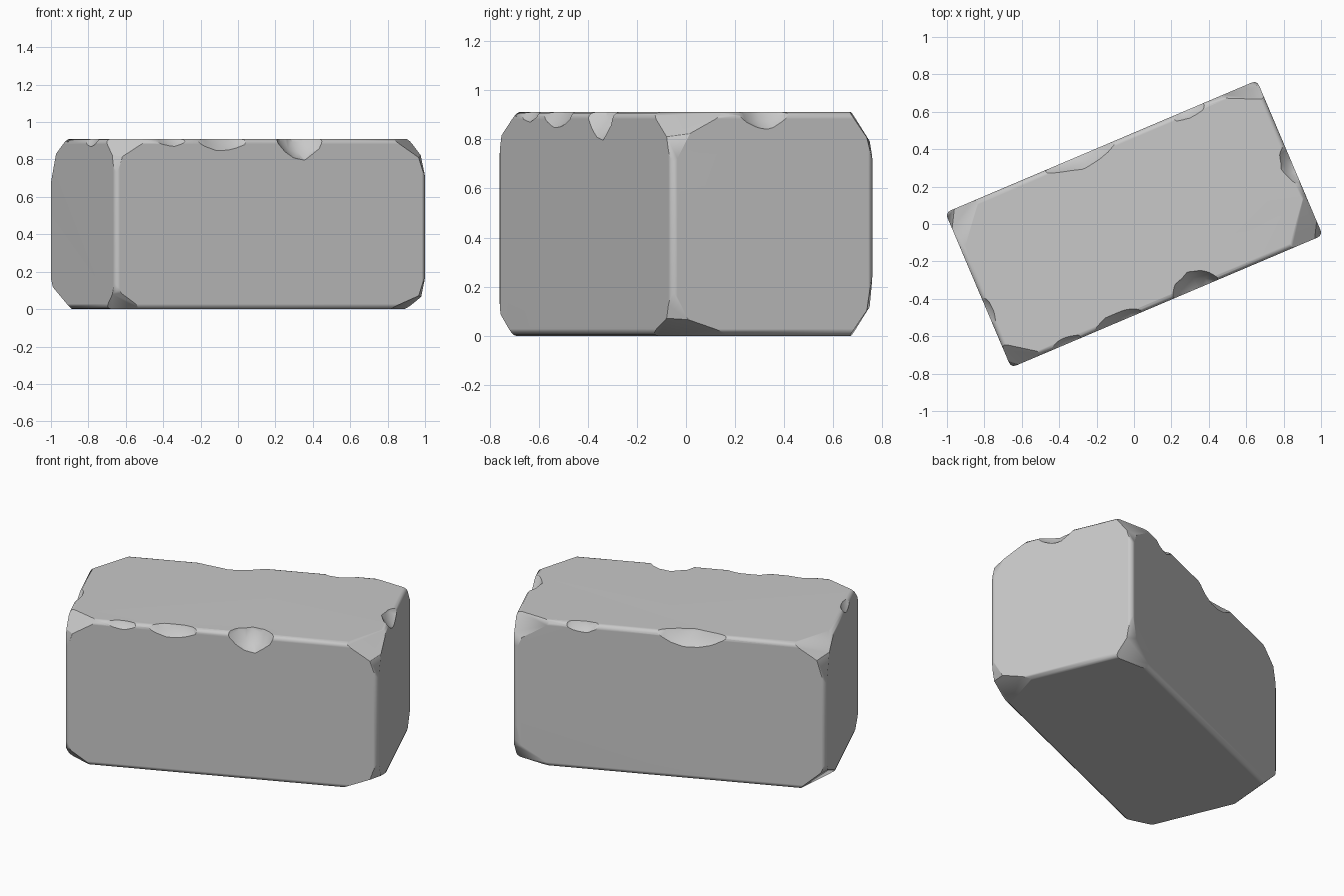
import bpy, bmesh, math, random
from mathutils import Vector

random.seed(4)
cube = bpy.data.objects.get("Cube")
if cube:
    bpy.data.objects.remove(cube, do_unlink=True)

HU, HV, H = 0.905, 0.45, 0.91      # half length, half depth, height

stone = bpy.data.materials.new("stone_grey")
stone.use_nodes = True
COLOUR = (0.58, 0.58, 0.58, 1)
stone.diffuse_color = COLOUR
stone.node_tree.nodes["Principled BSDF"].inputs["Base Color"].default_value = COLOUR


def new_object(name, bm):
    bmesh.ops.recalc_face_normals(bm, faces=bm.faces)
    mesh = bpy.data.meshes.new(name)
    bm.to_mesh(mesh)
    bm.free()
    mesh.materials.append(stone)
    obj = bpy.data.objects.new(name, mesh)
    bpy.context.collection.objects.link(obj)
    return obj


def cut_corner(bm, su, sv, top, cut):
    """Slice a corner off with a plane, cut = distance along each edge."""
    corner = Vector((su * HU, sv * HV, H if top else 0))
    sign = Vector((su, sv, 1 if top else -1))
    normal = Vector([s / c for s, c in zip(sign, cut)]).normalized()
    point = corner - Vector((sign.x * cut[0], 0, 0))
    res = bmesh.ops.bisect_plane(
        bm, geom=bm.verts[:] + bm.edges[:] + bm.faces[:], dist=1e-5,
        plane_co=point, plane_no=normal, clear_outer=True)
    edges = [e for e in res["geom_cut"] if isinstance(e, bmesh.types.BMEdge)]
    bmesh.ops.holes_fill(bm, edges=edges, sides=0)


# Rounded block
bm = bmesh.new()
bmesh.ops.create_cube(bm, size=1)
for v in bm.verts:
    v.co = Vector((v.co.x * 2 * HU, v.co.y * 2 * HV, (v.co.z + 0.5) * H))
bmesh.ops.bevel(bm, geom=bm.edges[:], offset=0.028, segments=3,
                profile=0.5, affect='EDGES')

# Broken corners: u side, v side, top, distances along length, depth, height
corners = [
    (-1, 1, 1, (.20, .24, .13)), (-1, 1, 1, (.08, .13, .28)),
    (1, 1, 1, (.24, .11, .15)), (1, 1, 1, (.10, .06, .24)),
    (1, -1, 1, (.20, .25, .13)), (1, -1, 1, (.08, .13, .24)),
    (-1, -1, 1, (.20, .14, .12)), (-1, -1, 1, (.07, .06, .24)),
    (-1, 1, 0, (.16, .30, .14)), (-1, 1, 0, (.07, .12, .20)),
    (1, 1, 0, (.24, .11, .15)), (1, 1, 0, (.08, .05, .33)),
    (1, -1, 0, (.22, .28, .09)), (1, -1, 0, (.07, .11, .21)),
    (-1, -1, 0, (.16, .13, .11)), (-1, -1, 0, (.06, .06, .20)),
]
for su, sv, top, cut in corners:
    cut_corner(bm, su, sv, top, cut)
block = new_object("stone_block", bm)


def chip(loc, out, half):
    """Knock a shallow faceted chip out of an edge."""
    bm = bmesh.new()
    bmesh.ops.create_icosphere(bm, subdivisions=3, radius=1)
    scale = [h * 2.236 if o else h / 0.775 for o, h in zip(out, half)]
    centre = Vector([p + o * h for p, o, h in zip(loc, out, half)])
    for v in bm.verts:
        r = random.uniform(0.96, 1.03)
        v.co = centre + Vector([c * s * r for c, s in zip(v.co, scale)])
    cutter = new_object("chip_cutter", bm)
    cutter.hide_render = True
    mod = block.modifiers.new("chip", 'BOOLEAN')
    mod.operation = 'DIFFERENCE'
    mod.solver = 'EXACT'
    mod.object = cutter
    bpy.context.view_layer.objects.active = block
    bpy.ops.object.modifier_apply(modifier=mod.name)
    bpy.data.objects.remove(cutter, do_unlink=True)


# Chips along the front and back top edges: side, position, half size
for side, u, half in [
    (-1, 0.17, (.14, .10, .11)), (-1, -0.28, (.16, .05, .065)),
    (-1, -0.58, (.10, .035, .04)), (1, -0.12, (.22, .07, .08)),
    (1, 0.50, (.11, .05, .05)),
]:
    chip((u, side * HV, H), (0, side, 1), half)
# Chips along the end top edges
for side, v, half in [(1, -0.04, (.065, .12, .07)), (-1, -0.12, (.035, .10, .04))]:
    chip((side * HU, v, H), (side, 0, 1), half)

# Turn the block and shade it
block.rotation_euler.z = math.radians(23)
bpy.ops.object.select_all(action='DESELECT')
block.select_set(True)
bpy.context.view_layer.objects.active = block
bpy.ops.object.shade_smooth_by_angle(angle=math.radians(33))
weighted = block.modifiers.new("weighted_normals", 'WEIGHTED_NORMAL')
weighted.keep_sharp = True
